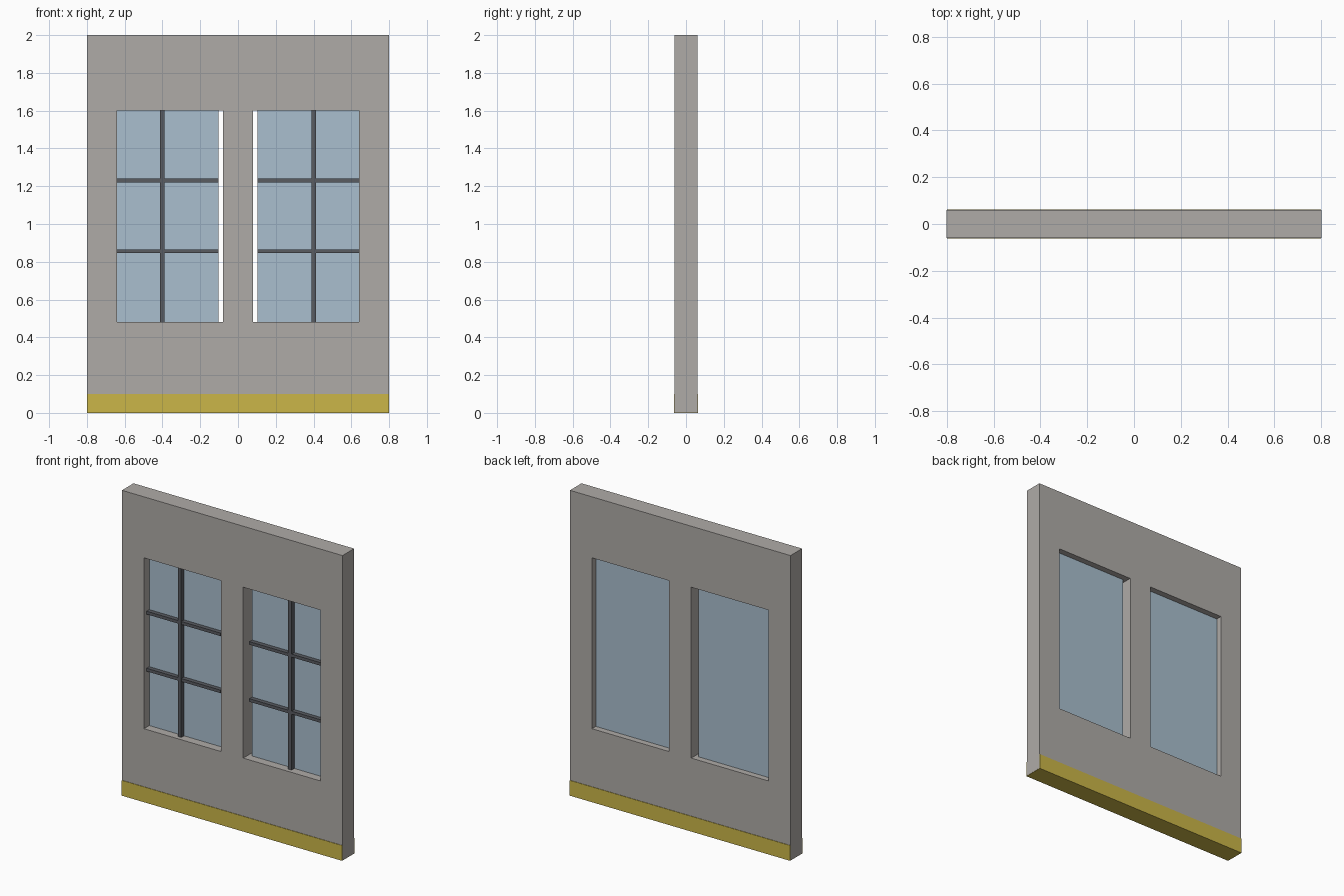
import bpy
import bmesh

cube = bpy.data.objects.get("Cube")
if cube:
    bpy.data.objects.remove(cube, do_unlink=True)


def material(name, rgb):
    mat = bpy.data.materials.new(name)
    mat.use_nodes = True
    mat.diffuse_color = (*rgb, 1)
    mat.node_tree.nodes["Principled BSDF"].inputs["Base Color"].default_value = (*rgb, 1)
    return mat


WALL = material("warm_grey_plaster", (0.43, 0.41, 0.39))
YELLOW = material("mustard_yellow", (0.60, 0.47, 0.065))
GLASS = material("pale_blue_glass", (0.40, 0.52, 0.62))
BAR = material("dark_grey_metal", (0.10, 0.106, 0.12))


def finish(name, bm, mat):
    mesh = bpy.data.meshes.new(name)
    bmesh.ops.recalc_face_normals(bm, faces=bm.faces)
    bm.to_mesh(mesh)
    bm.free()
    mesh.materials.append(mat)
    obj = bpy.data.objects.new(name, mesh)
    bpy.context.collection.objects.link(obj)
    return obj


def box(name, x, y, z, mat):
    """Box from (min, max) ranges along each axis."""
    bm = bmesh.new()
    bmesh.ops.create_cube(bm, size=1)
    for v in bm.verts:
        v.co = [lo + (hi - lo) * (c + 0.5) for c, (lo, hi) in zip(v.co, (x, y, z))]
    return finish(name, bm, mat)


# Shared dimensions
HALF_W, HALF_D, TOP = 0.8, 0.06, 2.0
IN_X, OUT_X = 0.08, 0.64
SILL, HEAD = 0.48, 1.6
LIFT = 0.002

# Wall: a panel of cells with the two openings left out, then thickened
xs = [-HALF_W, -OUT_X, -IN_X, IN_X, OUT_X, HALF_W]
zs = [LIFT, SILL, HEAD, TOP]
bm = bmesh.new()
grid = [[bm.verts.new((x, -HALF_D, z)) for x in xs] for z in zs]
for row in range(3):
    for col in range(5):
        if row == 1 and col in (1, 3):
            continue
        bm.faces.new((grid[row][col], grid[row][col + 1],
                      grid[row + 1][col + 1], grid[row + 1][col]))
front = bm.faces[:]
extruded = bmesh.ops.extrude_face_region(bm, geom=front, use_keep_orig=True)["geom"]
bmesh.ops.translate(bm, vec=(0, 2 * HALF_D, 0),
                    verts=[g for g in extruded if isinstance(g, bmesh.types.BMVert)])
finish("wall", bm, WALL)

# Base band: slightly proud of the wall in front, behind and underneath
box("base_band", (-HALF_W + 0.001, HALF_W - 0.001), (-0.063, 0.063), (0, 0.1), YELLOW)

# Windows: the inner edge stops short of the jamb, the other edges sit in the wall
MID_X, GLASS_IN, GLASS_OUT = 0.4, 0.104, 0.69
BAR_Y = (-0.034, -0.004)
for side, s in (("left", 1), ("right", -1)):
    def span(a, b):
        return tuple(sorted((s * a, s * b)))

    box(f"{side}_window_glass", span(GLASS_IN, GLASS_OUT), (-0.005, 0.02),
        (SILL - 0.02, HEAD + 0.02), GLASS)
    box(f"{side}_upright_bar", span(MID_X - 0.012, MID_X + 0.012), BAR_Y,
        (SILL - 0.02, HEAD + 0.02), BAR)
    for i, z in enumerate((0.856, 1.23)):
        box(f"{side}_cross_bar_{i + 1}", span(GLASS_IN, GLASS_OUT),
            (BAR_Y[0] + 0.001, BAR_Y[1]), (z - 0.01, z + 0.01), BAR)
